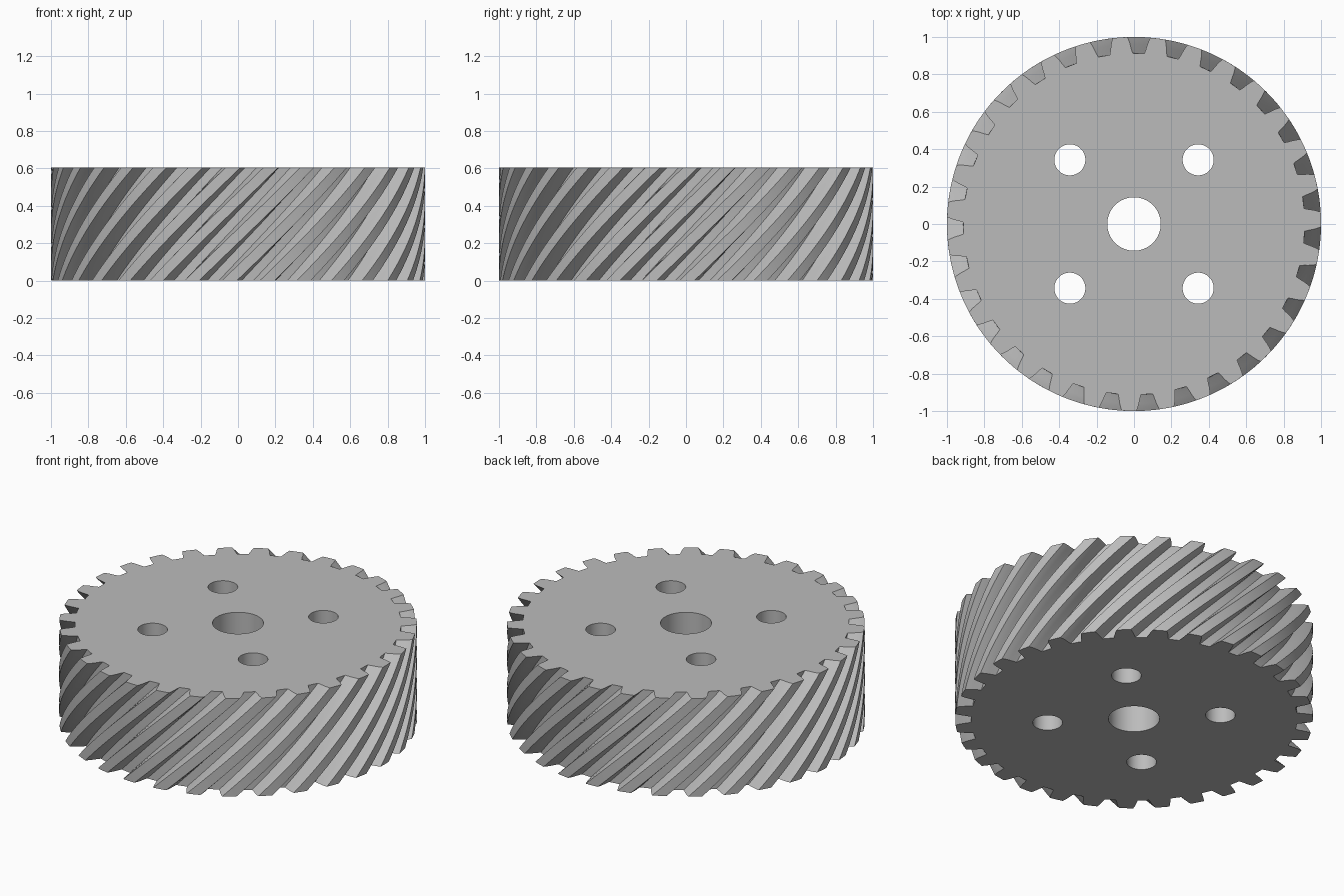
import bpy, bmesh
from math import sin, cos, pi, radians

cube = bpy.data.objects.get("Cube")
if cube:
    bpy.data.objects.remove(cube, do_unlink=True)

TEETH, HEIGHT, LAYERS = 31, 0.605, 24
TWIST = radians(36)          # total turn from bottom to top
GAP_ANGLE = radians(88.5)    # centre of one gap on the top face
PITCH = 2 * pi / TEETH

steel = bpy.data.materials.new("grey_steel")
steel.use_nodes = True
steel.diffuse_color = (0.5, 0.5, 0.5, 1)
steel.node_tree.nodes["Principled BSDF"].inputs["Base Color"].default_value = (0.5, 0.5, 0.5, 1)

# One tooth: radius and angle from the gap centre, as a fraction of the pitch
flank = [(0.913, 0.17), (0.935, 0.205), (0.96, 0.235), (0.98, 0.265), (1.0, 0.305)]
tooth = flank + [(1.0, 0.5)] + [(r, 1 - f) for r, f in reversed(flank)]
profile = [(r, GAP_ANGLE + (i + f) * PITCH) for i in range(TEETH) for r, f in tooth]

# Helical gear body: the profile stacked and turned layer by layer
bm = bmesh.new()
rings = []
for k in range(LAYERS + 1):
    t = k / LAYERS
    turn = TWIST * (t - 1)
    rings.append([bm.verts.new((r * cos(a + turn), r * sin(a + turn), HEIGHT * t))
                  for r, a in profile])
for low, high in zip(rings, rings[1:]):
    for i in range(len(low)):
        j = (i + 1) % len(low)
        bm.faces.new((low[i], low[j], high[j], high[i]))
bm.faces.new(rings[0][::-1])
bm.faces.new(rings[-1])
mesh = bpy.data.meshes.new("helical_gear")
bm.to_mesh(mesh)
bm.free()
gear = bpy.data.objects.new("helical_gear", mesh)
bpy.context.collection.objects.link(gear)
mesh.materials.append(steel)


def drill(name, x, y, radius):
    """Cut a vertical through hole in the gear."""
    bpy.ops.mesh.primitive_cylinder_add(vertices=64, radius=radius, depth=HEIGHT * 2,
                                        location=(x, y, HEIGHT / 2))
    cutter = bpy.context.object
    cutter.name = name
    cutter.data.materials.append(steel)
    bpy.context.view_layer.objects.active = gear
    mod = gear.modifiers.new(name, "BOOLEAN")
    mod.operation, mod.solver, mod.object = "DIFFERENCE", "EXACT", cutter
    bpy.ops.object.modifier_apply(modifier=mod.name)
    bpy.data.objects.remove(cutter, do_unlink=True)


# Shaft bore and four bolt holes
drill("shaft_bore", 0, 0, 0.143)
for sx in (-1, 1):
    for sy in (-1, 1):
        drill("bolt_hole", sx * 0.343, sy * 0.343, 0.083)

bpy.ops.object.select_all(action="DESELECT")
gear.select_set(True)
bpy.context.view_layer.objects.active = gear
bpy.ops.object.shade_smooth_by_angle(angle=radians(20))
